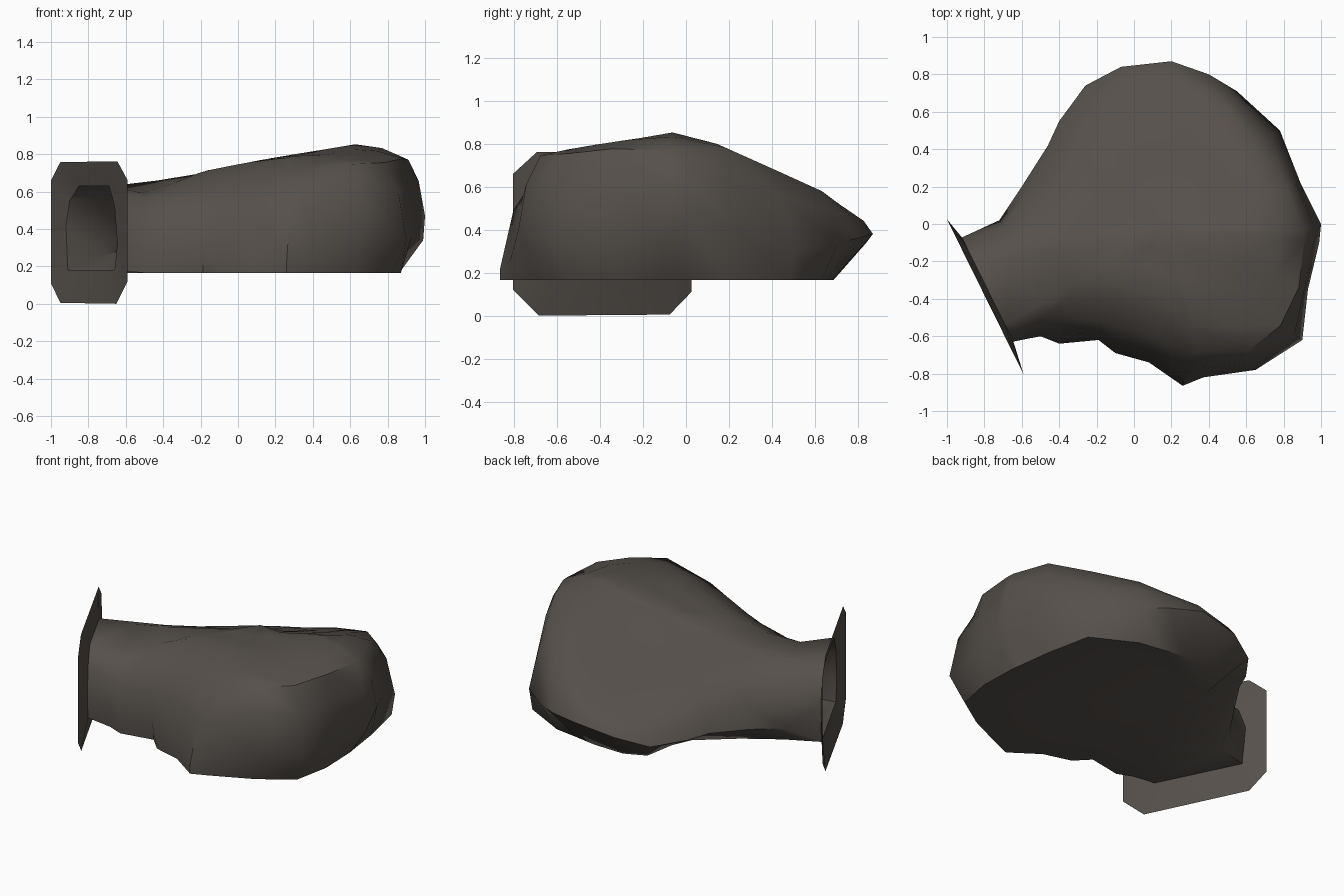
import bpy, bmesh, math, random
from mathutils import Vector

if "Cube" in bpy.data.objects:
    bpy.data.objects.remove(bpy.data.objects["Cube"])

random.seed(4)
FLOOR = 0.165

rock = bpy.data.materials.new("dark brown rock")
rock.diffuse_color = (0.092, 0.080, 0.070, 1)
rock.use_nodes = True
rock.node_tree.nodes["Principled BSDF"].inputs["Base Color"].default_value = rock.diffuse_color


def finish(name, bm, angle):
    bmesh.ops.recalc_face_normals(bm, faces=bm.faces[:])
    mesh = bpy.data.meshes.new(name)
    bm.to_mesh(mesh)
    bm.free()
    mesh.materials.append(rock)
    ob = bpy.data.objects.new(name, mesh)
    bpy.context.collection.objects.link(ob)
    bpy.ops.object.select_all(action='DESELECT')
    ob.select_set(True)
    bpy.context.view_layer.objects.active = ob
    bpy.ops.object.shade_smooth_by_angle(angle=math.radians(angle))
    return ob


def on_plate(x, z, back=0.0):
    # slanted entrance plane, optionally set back from it
    t = (x + 1.0) / 0.41
    return Vector((x, 0.025 - 0.83 * t + back, z))


def roof(x, y):
    # ridge running to the right, sloping down to the back left and the front
    return max(0.40, min(0.745 + 0.17 * x, 0.705 + 0.21 * x - 0.35 * y,
                         0.87 - 0.42 * y, 0.865 + 0.17 * y,
                         0.92 + 0.5 * y + 0.3 * max(x, -0.35),
                         0.86 - 0.3 * (x - 0.67)))


# Plan outline at the widest level: x, y, height, floor inset, roof inset
outline = [
    (-0.72, 0.02, 0.26, 0.05, 0.12), (-0.60, 0.20, 0.29, 0.15, 0.14),
    (-0.46, 0.42, 0.31, 0.24, 0.14), (-0.40, 0.55, 0.30, 0.24, 0.13),
    (-0.26, 0.74, 0.29, 0.15, 0.12), (-0.07, 0.84, 0.34, 0.16, 0.12),
    (0.20, 0.87, 0.38, 0.19, 0.12), (0.40, 0.80, 0.36, 0.16, 0.11),
    (0.55, 0.71, 0.34, 0.10, 0.10), (0.78, 0.50, 0.30, 0.02, 0.14),
    (0.89, 0.22, 0.42, 0.07, 0.08), (1.00, 0.00, 0.47, 0.15, 0.10),
    (0.99, -0.10, 0.34, 0.13, 0.08), (0.93, -0.35, 0.36, 0.06, 0.05),
    (0.90, -0.62, 0.34, 0.09, 0.14), (0.65, -0.78, 0.40, 0.08, 0.11),
    (0.37, -0.82, 0.25, 0.00, 0.14), (0.26, -0.865, 0.22, 0.00, 0.18),
    (0.08, -0.74, 0.25, 0.00, 0.14), (-0.10, -0.69, 0.26, 0.00, 0.14),
    (-0.19, -0.62, 0.30, 0.02, 0.10), (-0.40, -0.64, 0.25, 0.00, 0.14),
    (-0.50, -0.60, 0.30, 0.00, 0.10)]

# Mouth of the tunnel, left and right sides from floor to roof
mouth_l = [on_plate(x, z, 0.065) for x, z in ((-0.91, .18), (-0.92, .42), (-0.90, .55), (-0.85, .63))]
mouth_r = [on_plate(x, z, 0.065) for x, z in ((-0.66, .18), (-0.645, .32), (-0.66, .52), (-0.69, .63))]

columns = [mouth_l]
pts = [Vector(p[:2]) for p in outline]
for i, (x, y, zw, fi, ri) in enumerate(outline):
    prev = pts[i - 1] if i else mouth_l[1].xy
    nxt = pts[i + 1] if i + 1 < len(pts) else mouth_r[1].xy
    d = (nxt - prev).normalized()
    inward = Vector((d.y, -d.x))
    f, s, r = (pts[i] + inward * k for k in (fi, ri * 0.36, ri))
    zr = roof(r.x, r.y) - 0.012 + random.uniform(-0.01, 0.01)
    zs = zw + 0.62 * (zr - zw)
    columns.append([Vector((f.x, f.y, FLOOR)), Vector((x, y, zw)),
                    Vector((s.x, s.y, zs)), Vector((r.x, r.y, zr))])
columns.append(mouth_r)

# Cave shell: walls, floor and roof
bm = bmesh.new()
cols = [[bm.verts.new(p) for p in c] for c in columns]
for a, b in zip(cols, cols[1:]):
    for j in range(3):
        bm.faces.new((a[j], b[j], b[j + 1], a[j + 1]))
bm.faces.new([c[0] for c in cols])
centre = Vector((0.2, -0.03))
ring = [c[3] for c in cols]
n = len(ring)
for k in (0.8, 0.6, 0.4, 0.2):
    new = []
    for c in cols:
        p = centre + k * (c[3].co.xy - centre)
        new.append(bm.verts.new((p.x, p.y, roof(p.x, p.y) + random.uniform(-0.005, 0.003))))
    for i in range(n):
        bm.faces.new((ring[i], ring[(i + 1) % n], new[(i + 1) % n], new[i]))
    ring = new
# low bump at the middle of the roof
tip = bm.verts.new((0.16, 0.0, 0.775))
for i in range(n):
    bm.faces.new((ring[i], ring[(i + 1) % n], tip))
finish("cave_shell", bm, 50)

# Eight-sided entrance plate, dished in towards the mouth
bm = bmesh.new()
outer = [(-0.95, .005), (-1.0, .11), (-1.0, .66), (-0.95, .757),
         (-0.645, .762), (-0.59, .66), (-0.59, .12), (-0.65, 0.0)]
rim = [bm.verts.new(on_plate(x, z)) for x, z in outer]
hole = [bm.verts.new(p) for p in mouth_l + mouth_r[::-1]]
for i in range(8):
    j = (i + 1) % 8
    bm.faces.new((rim[i], rim[j], hole[j], hole[i]))
finish("entrance_plate", bm, 30)
